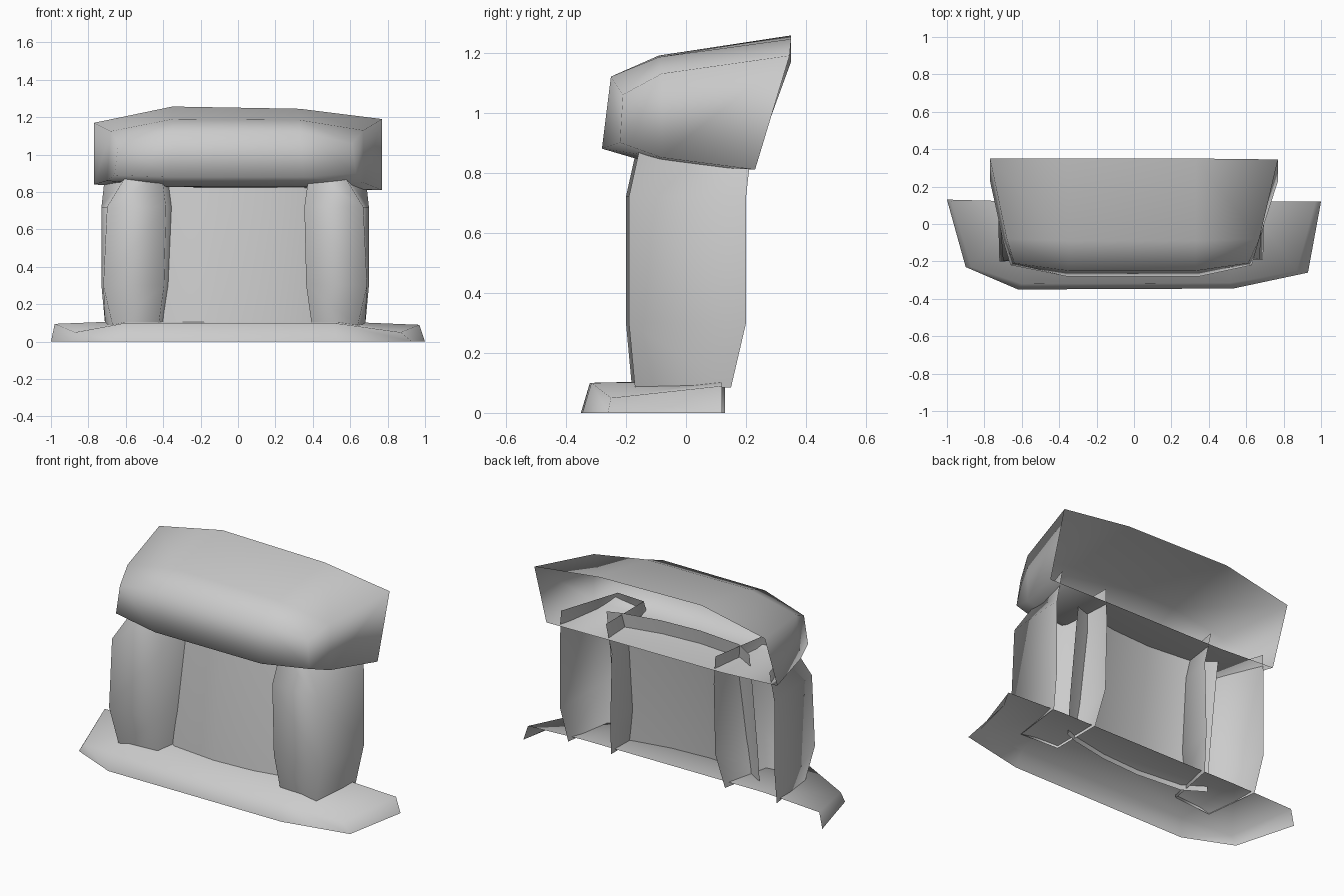
import bpy
import bmesh

cube = bpy.data.objects.get("Cube")
if cube:
    bpy.data.objects.remove(cube, do_unlink=True)

# One plain stone colour
stone = bpy.data.materials.new("grey_stone")
stone.use_nodes = True
color = (0.6, 0.6, 0.6, 1)
stone.diffuse_color = color
stone.node_tree.nodes["Principled BSDF"].inputs["Base Color"].default_value = color


def loft(name, rings, closed=False, extra=(), caps=()):
    """Skin matching rings of points; caps index the last ring, then the extra points."""
    bm = bmesh.new()
    loops = [[bm.verts.new(p) for p in ring] for ring in rings]
    count = len(loops[0])
    for low, high in zip(loops, loops[1:]):
        for i in range(count if closed else count - 1):
            j = (i + 1) % count
            bm.faces.new((low[i], low[j], high[j], high[i]))
    last = loops[-1] + [bm.verts.new(p) for p in extra]
    for cap in caps:
        bm.faces.new([last[i] for i in cap])
    bmesh.ops.recalc_face_normals(bm, faces=bm.faces)
    # Outward means the most forward face looks towards -y
    front = min(bm.faces, key=lambda f: f.calc_center_median().y)
    if front.normal.y > 0:
        bmesh.ops.reverse_faces(bm, faces=bm.faces)
    mesh = bpy.data.meshes.new(name)
    bm.to_mesh(mesh)
    bm.free()
    for poly in mesh.polygons:
        poly.use_smooth = True
    mesh.materials.append(stone)
    obj = bpy.data.objects.new(name, mesh)
    bpy.context.collection.objects.link(obj)


# Base slab: sloping skirt and a top sheet, open behind and below
skirt_bottom = [(1, .12, 0), (.93, -.26, 0), (.53, -.345, 0),
                (-.62, -.35, 0), (-.9, -.23, 0), (-1, .13, 0)]
skirt_top = [(.97, .12, .09), (.87, -.25, .05), (.51, -.315, .1),
             (-.6, -.32, .1), (-.87, -.23, .05), (-.98, .13, .095)]
loft("base_slab", [skirt_bottom, skirt_top],
     extra=[(.6, .12, .105), (-.6, .12, .11)],
     caps=[(6, 0, 1, 2), (6, 2, 3, 7), (7, 3, 4, 5)])

# Posts: bulging channels, open behind
# height, back outer x, front outer x, inner x, front y, back y
levels = [
    (.085, .68, .64, .395, -.18, .15),
    (.3, .7, .69, .365, -.2, .2),
    (.72, .7, .67, .355, -.2, .2),
    (.9, .68, .56, .38, -.16, .22),
]
# side, sideways shift, push back, how far the inner wall flares inwards behind
for name, side, shift, push, flare in (("left_post", 1, 0, .01, 0),
                                       ("right_post", -1, -.03, 0, .06)):
    rings = []
    for z, back_x, front_x, inner_x, front, back in levels:
        path = [(back_x, back), (front_x, front + push), (inner_x, front + .02),
                (inner_x - flare, back)]
        rings.append([(side * x + shift, y, z) for x, y in path])
    loft(name, rings)

# Recessed panel: a shallow bowed sheet leaning back, running into the posts
outline = [(.46, 0), (.38, -.03), (.15, -.075), (-.1, -.09), (-.38, -.065), (-.5, .01)]
slope = [(.075, 0), (.3, .02), (.7, .07), (.91, .1)]
loft("back_panel", [[(x, y + lean, z) for x, y in outline] for z, lean in slope])

# Lintel: three rings from the open back to the rounded front
lintel = [
    [(.33, .35, 1.245), (.77, .345, 1.19), (.77, .23, .81), (.36, .23, .815),
     (-.4, .23, .82), (-.77, .23, .84), (-.77, .35, 1.17), (-.35, .35, 1.257)],
    [(.33, -.09, 1.185), (.67, -.08, 1.13), (.67, -.08, .85), (.36, -.11, .83),
     (-.38, -.11, .83), (-.7, -.09, .86), (-.68, -.08, 1.125), (-.35, -.09, 1.19)],
    [(.33, -.25, 1.12), (.61, -.21, 1.06), (.63, -.22, .9), (.35, -.28, .88),
     (-.36, -.28, .88), (-.66, -.22, .89), (-.64, -.21, 1.06), (-.35, -.25, 1.12)],
]
loft("lintel", lintel, closed=True,
     caps=[(0, 1, 2, 3), (0, 3, 4, 7), (4, 5, 6, 7)])
